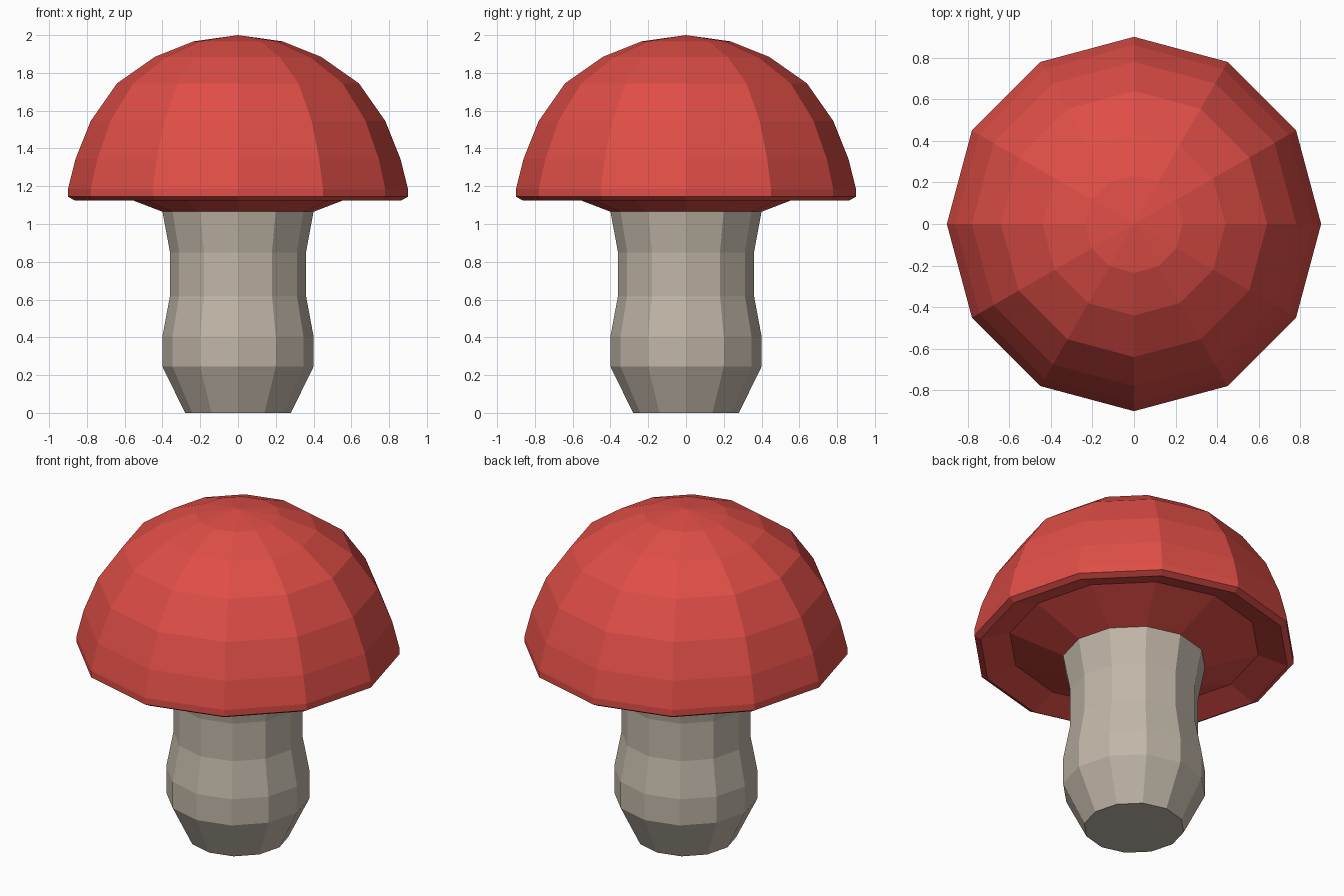
import bpy, bmesh, math

if "Cube" in bpy.data.objects:
    bpy.data.objects.remove(bpy.data.objects["Cube"])

SIDES = 12


def material(name, rgb):
    m = bpy.data.materials.new(name)
    m.diffuse_color = (*rgb, 1.0)
    m.use_nodes = True
    m.node_tree.nodes["Principled BSDF"].inputs["Base Color"].default_value = m.diffuse_color
    return m


def lathe(name, profile, mat):
    """Flat-shaded solid of revolution; radius 0 becomes a pole, open ends are capped."""
    bm = bmesh.new()
    rings = []
    for r, z in profile:
        n = 1 if r == 0 else SIDES
        rings.append([bm.verts.new((r * math.cos(2 * math.pi * i / SIDES),
                                    r * math.sin(2 * math.pi * i / SIDES), z))
                      for i in range(n)])
    for a, b in zip(rings, rings[1:]):
        for i in range(SIDES):
            j = (i + 1) % SIDES
            if len(b) == 1:
                bm.faces.new((a[i], a[j], b[0]))
            else:
                bm.faces.new((a[i], a[j], b[j], b[i]))
    for ring in (rings[0], rings[-1]):
        if len(ring) > 1:
            bm.faces.new(ring)
    bmesh.ops.recalc_face_normals(bm, faces=bm.faces)
    mesh = bpy.data.meshes.new(name)
    bm.to_mesh(mesh)
    bm.free()
    mesh.materials.append(mat)
    obj = bpy.data.objects.new(name, mesh)
    bpy.context.collection.objects.link(obj)
    return obj


red = material("cap_red", (0.74, 0.075, 0.062))
grey = material("stem_beige_grey", (0.53, 0.47, 0.39))

# Stem: tapered foot, bulge, narrow waist, flared top
lathe("stem", [(0.28, 0), (0.4, 0.245), (0.4, 0.405), (0.36, 0.62),
               (0.36, 0.85), (0.4, 1.066)], grey)

# Cap: underside cone, recessed groove, thin rim, dome
lathe("cap", [(0.4, 1.065), (0.7, 1.18), (0.865, 1.125), (0.9, 1.145), (0.9, 1.185),
              (0.86, 1.345), (0.78, 1.545), (0.64, 1.745), (0.44, 1.885),
              (0.235, 1.967), (0, 2.0)], red)
